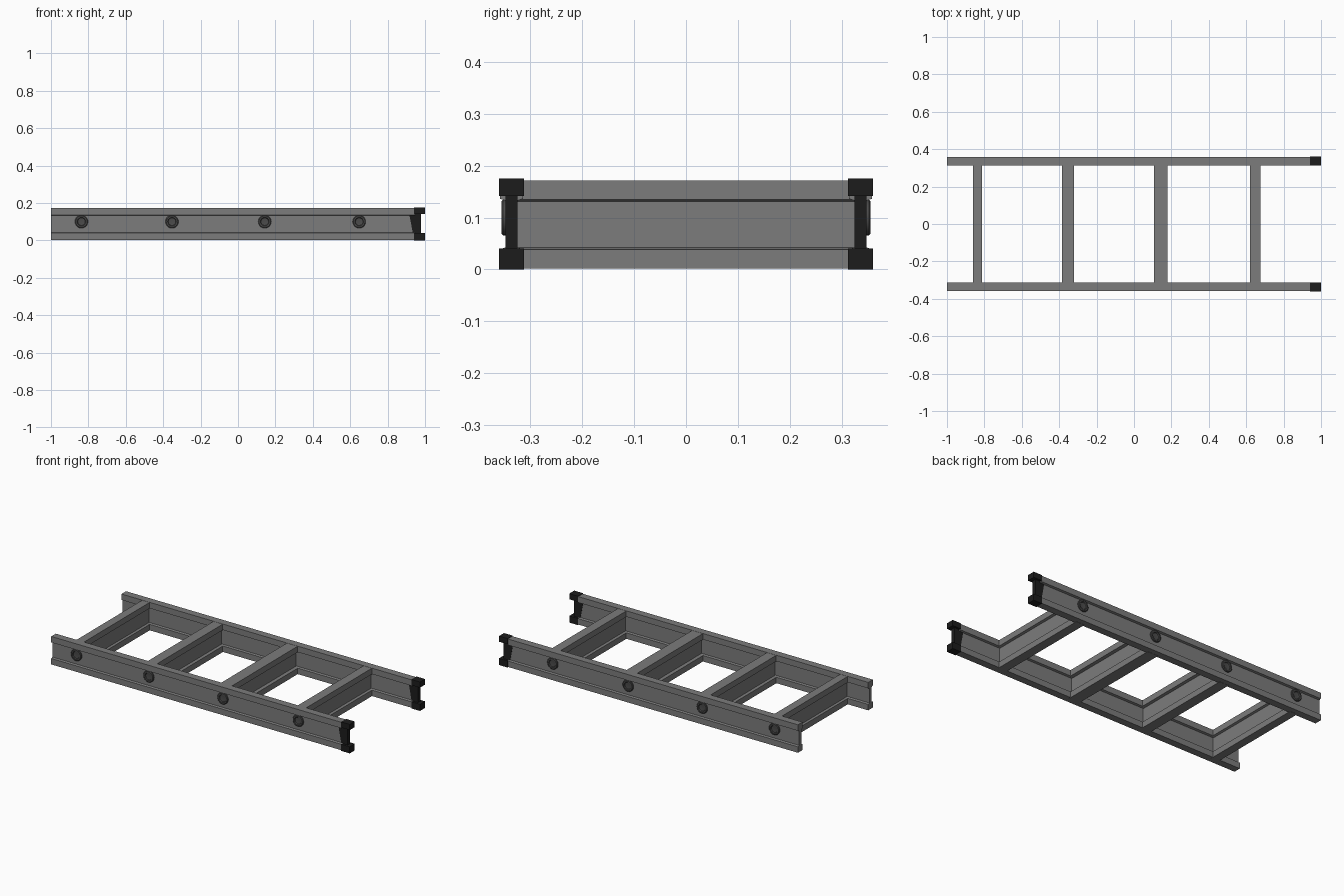
import bpy, bmesh, math

if "Cube" in bpy.data.objects:
    bpy.data.objects.remove(bpy.data.objects["Cube"])


def material(name, rgb):
    m = bpy.data.materials.new(name)
    m.diffuse_color = (*rgb, 1)
    m.use_nodes = True
    m.node_tree.nodes["Principled BSDF"].inputs["Base Color"].default_value = m.diffuse_color
    return m


METAL = material("grey aluminium", (0.2, 0.2, 0.2))
RIVET = material("dark steel", (0.07, 0.07, 0.07))
RUBBER = material("black rubber", (0.012, 0.012, 0.012))


def make_object(name, bm, mat):
    bmesh.ops.recalc_face_normals(bm, faces=bm.faces)
    me = bpy.data.meshes.new(name)
    bm.to_mesh(me)
    bm.free()
    me.materials.append(mat)
    ob = bpy.data.objects.new(name, me)
    bpy.context.collection.objects.link(ob)
    return ob


def prism(name, points, direction, mat):
    """Extrude a closed outline of 3D points along a vector."""
    bm = bmesh.new()
    face = bm.faces.new([bm.verts.new(p) for p in points])
    ext = bmesh.ops.extrude_face_region(bm, geom=[face])
    bmesh.ops.translate(bm, vec=direction,
                        verts=[v for v in ext["geom"] if isinstance(v, bmesh.types.BMVert)])
    return make_object(name, bm, mat)


def box(name, lo, hi, mat):
    pts = [(lo[0], lo[1], lo[2]), (hi[0], lo[1], lo[2]),
           (hi[0], hi[1], lo[2]), (lo[0], hi[1], lo[2])]
    return prism(name, pts, (0, 0, hi[2] - lo[2]), mat)


def i_section(half, web, z0, z1, lip, slope=0.004):
    """I-beam outline (offset, height) with thick flanges."""
    right = [(half, z0), (half, z0 + lip), (web, z0 + lip + slope),
             (web, z1 - lip - slope), (half, z1 - lip), (half, z1)]
    return right + [(-u, z) for u, z in reversed(right)]


RAIL_Y = 0.336
RUNGS = [(-0.837, 0.025), (-0.353, 0.031), (0.143, 0.036), (0.648, 0.028)]

# Side rails with rubber end caps
for side, label in ((-1, "front"), (1, "back")):
    yc = side * RAIL_Y
    outline = [(-1, yc + u, z) for u, z in i_section(0.022, 0.010, 0.003, 0.172, 0.036)]
    prism(label + "_rail", outline, (1.945, 0, 0), METAL)
    for z0, z1, level in ((0.0, 0.04, "lower"), (0.141, 0.175, "upper")):
        box(f"{label}_{level}_end_cap", (0.942, yc - 0.024, z0), (1.0, yc + 0.024, z1), RUBBER)
    # Slanted rubber sleeve over the web
    sleeve = [(0.935, yc - 0.0115, 0.038), (0.978, yc - 0.0115, 0.038),
              (0.978, yc - 0.0115, 0.143), (0.915, yc - 0.0115, 0.143)]
    prism(label + "_end_sleeve", sleeve, (0, 0.023, 0), RUBBER)

# Rungs, I-beams between the rail webs
for i, (x, half) in enumerate(RUNGS, 1):
    outline = [(x + u, -0.327, z) for u, z in i_section(half, half * 0.5, 0.002, 0.171, 0.036)]
    prism(f"rung_{i}", outline, (0, 0.654, 0), METAL)

# Rivet collars: lathed ring with a dished centre on the outer web faces
COLLAR = [(0.035, -0.004), (0.035, 0.006), (0.031, 0.009),
          (0.023, 0.009), (0.020, 0.004), (0.010, 0.003)]
SEG = 20
for side, label in ((-1, "front"), (1, "back")):
    for i, (x, _) in enumerate(RUNGS, 1):
        bm = bmesh.new()
        rings = []
        for r, h in COLLAR:
            rings.append([bm.verts.new((x + r * math.cos(2 * math.pi * k / SEG),
                                        side * (0.346 + h),
                                        0.1 + r * math.sin(2 * math.pi * k / SEG)))
                          for k in range(SEG)])
        for a, b in zip(rings, rings[1:]):
            for k in range(SEG):
                n = (k + 1) % SEG
                bm.faces.new((a[k], a[n], b[n], b[k]))
        bm.faces.new(rings[0])
        bm.faces.new(rings[-1])
        ob = make_object(f"{label}_rivet_{i}", bm, RIVET)
        bpy.ops.object.select_all(action='DESELECT')
        ob.select_set(True)
        bpy.context.view_layer.objects.active = ob
        bpy.ops.object.shade_smooth_by_angle(angle=math.radians(30))
